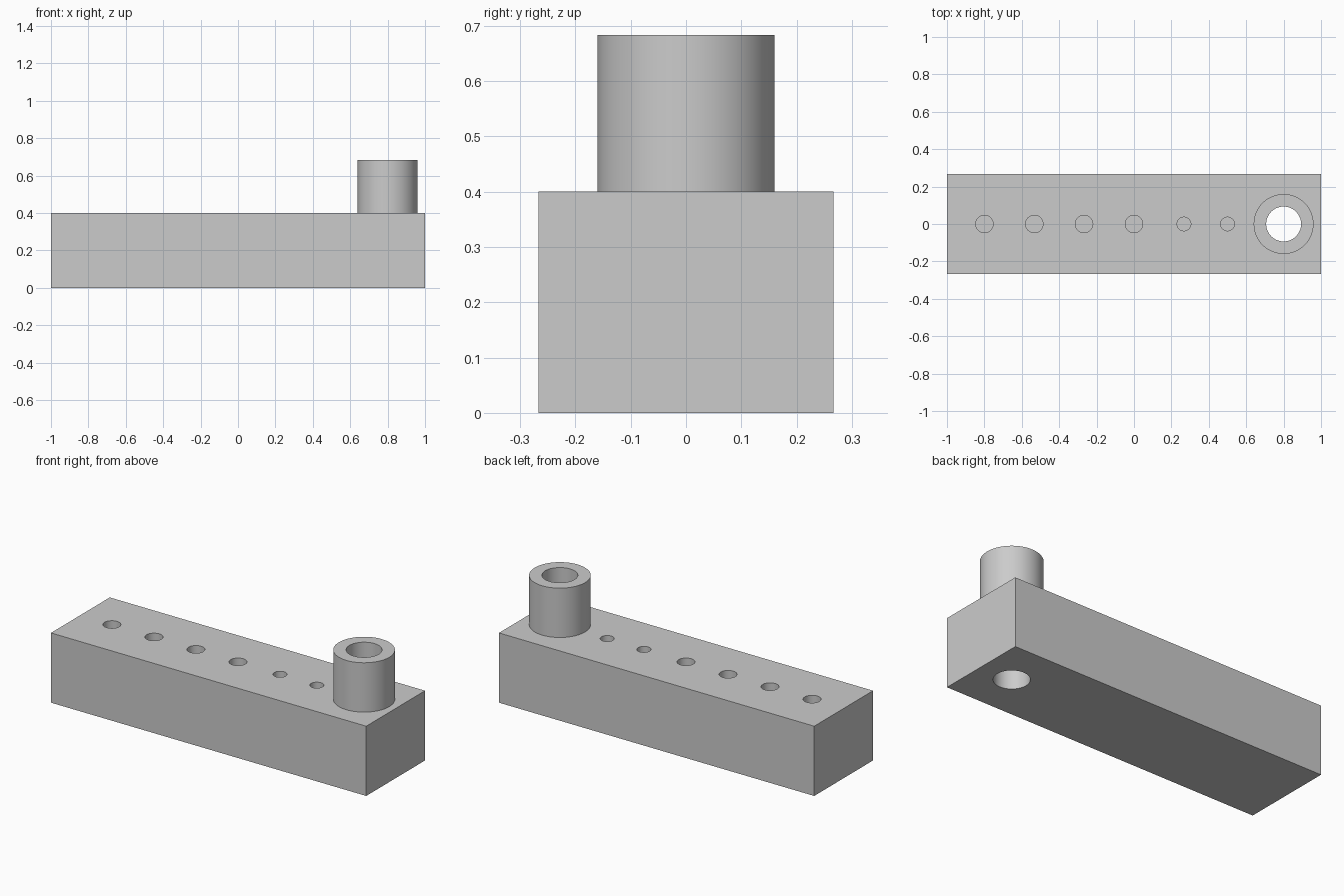
import bpy
import math

if "Cube" in bpy.data.objects:
    bpy.data.objects.remove(bpy.data.objects["Cube"], do_unlink=True)

LENGTH, WIDTH, HEIGHT = 2.0, 0.533, 0.4
TOP = 0.683
BOSS_X, BOSS_R, BORE_R = 0.8, 0.16, 0.0933
HOLE_DEPTH = 0.27

grey = bpy.data.materials.new("plain grey")
grey.use_nodes = True
colour = (0.6, 0.6, 0.6, 1.0)
grey.diffuse_color = colour
grey.node_tree.nodes["Principled BSDF"].inputs["Base Color"].default_value = colour


def cylinder(name, x, radius, bottom, top, sides=64):
    bpy.ops.mesh.primitive_cylinder_add(
        vertices=sides, radius=radius, depth=top - bottom,
        location=(x, 0, (bottom + top) / 2))
    obj = bpy.context.object
    obj.name = name
    obj.data.materials.append(grey)
    return obj


def combine(target, tool, operation):
    mod = target.modifiers.new(tool.name, "BOOLEAN")
    mod.operation = operation
    mod.solver = "EXACT"
    mod.object = tool
    bpy.context.view_layer.objects.active = target
    bpy.ops.object.modifier_apply(modifier=mod.name)
    bpy.data.objects.remove(tool, do_unlink=True)


# Rectangular block
bpy.ops.mesh.primitive_cube_add(size=1, location=(0, 0, HEIGHT / 2))
block = bpy.context.object
block.name = "drilled_block"
block.scale = (LENGTH, WIDTH, HEIGHT)
bpy.ops.object.transform_apply(location=False, rotation=False, scale=True)
block.data.materials.append(grey)

# Round boss on one end, with a bore right through the block
combine(block, cylinder("boss", BOSS_X, BOSS_R, HEIGHT - 0.1, TOP, 96), "UNION")
combine(block, cylinder("bore", BOSS_X, BORE_R, -0.1, TOP + 0.1), "DIFFERENCE")

# Row of blind holes: four large, two small
large, small = 0.0467, 0.0367
holes = [(-0.8, large), (-0.533, large), (-0.267, large), (0, large),
         (0.267, small), (0.5, small)]
for x, radius in holes:
    combine(block, cylinder("hole", x, radius, HEIGHT - HOLE_DEPTH, HEIGHT + 0.1, 48),
            "DIFFERENCE")

# Smooth round walls, sharp edges
bpy.ops.object.select_all(action="DESELECT")
block.select_set(True)
bpy.context.view_layer.objects.active = block
bpy.ops.object.shade_smooth_by_angle(angle=math.radians(30))
